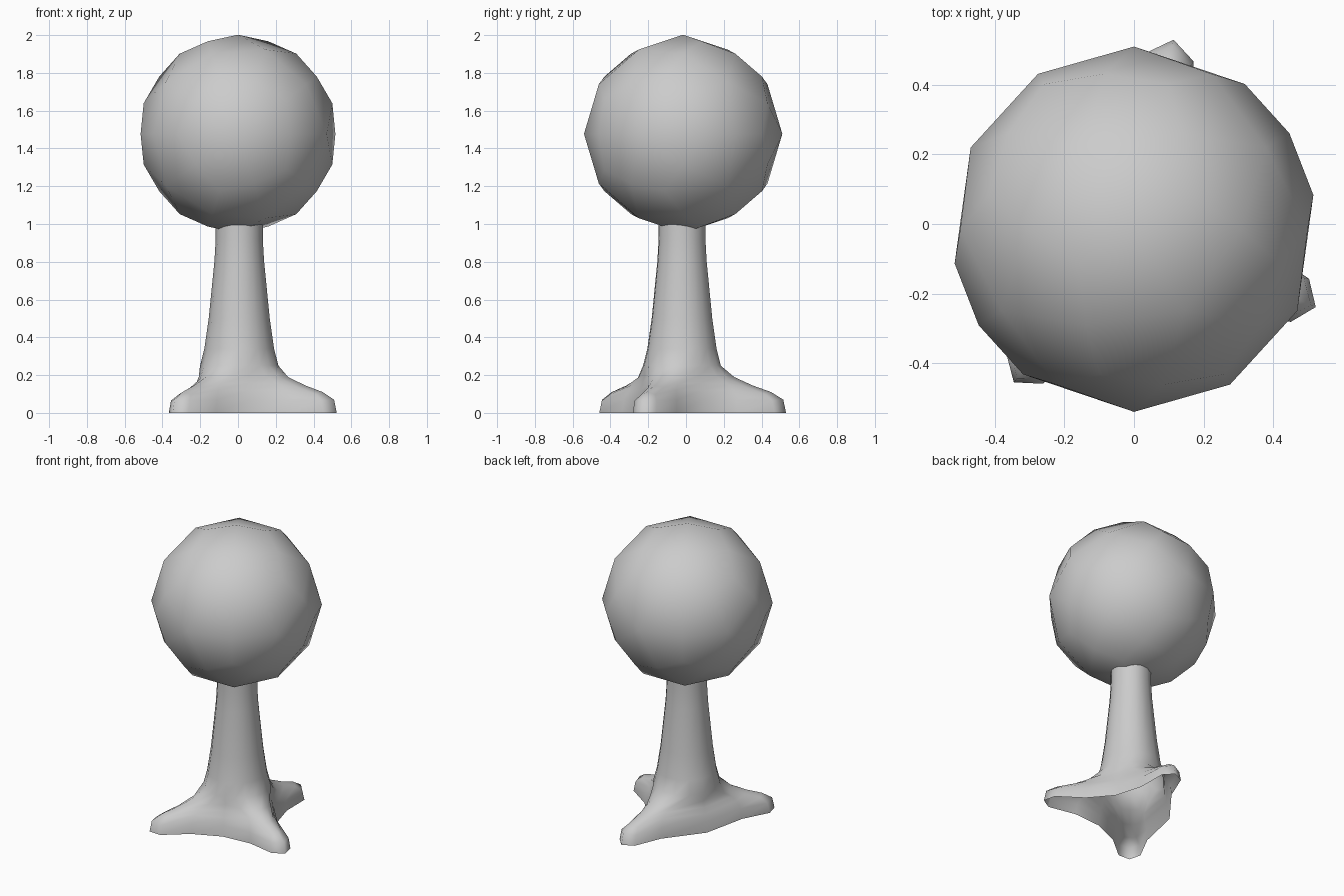
import bpy, bmesh
from math import radians, cos, sin
from mathutils import Matrix

if "Cube" in bpy.data.objects:
    bpy.data.objects.remove(bpy.data.objects["Cube"])


def add_object(name, bm):
    mesh = bpy.data.meshes.new(name)
    for f in bm.faces:
        f.smooth = True
    bm.to_mesh(mesh)
    bm.free()
    ob = bpy.data.objects.new(name, mesh)
    bpy.context.collection.objects.link(ob)
    return ob


# Ball: icosahedron split into kite-shaped quads, pushed out to a sphere
R = 0.525
bm = bmesh.new()
bmesh.ops.create_icosphere(bm, subdivisions=1, radius=R)
bmesh.ops.rotate(bm, verts=bm.verts, cent=(0, 0, 0), matrix=Matrix.Rotation(radians(90), 3, 'X'))
ball = add_object("ball", bm)
ball.location = (0, -0.015, 1.477)
sub = ball.modifiers.new("kites", 'SUBSURF')
sub.subdivision_type = 'SIMPLE'
sub.levels = sub.render_levels = 1
cast = ball.modifiers.new("round", 'CAST')
cast.cast_type = 'SPHERE'
cast.factor = 1
cast.use_radius_as_size = False
cast.size = R

# Stand: open shell lofted through rings; each ring runs over three feet.
# Foot columns, bottom to top: (radius, height, angle from foot centre)
RIDGE = [(.56, 0, 0), (.545, .07, 0), (.48, .11, 0), (.38, .145, 0), (.28, .19, 0)]
SIDE = [(.515, 0, 7.5), (.50, .065, 7.3), (.46, .098, 5), (.36, .135, 7), (.265, .182, 12)]
SHOULDER = [(.34, 0, 18), (.33, .07, 18), (.305, .12, 17), (.275, .152, 18), (.235, .19, 27)]
VALLEY = [(.245, 0), (.235, .07), (.225, .12), (.215, .16), (.205, .2)]
STALK = [(.208, .25), (.185, .34), (.162, .5), (.132, .8), (.125, .92), (.125, 1.02)]
FEET = [-23, 79, 231]
CX, CY = 0.007, -0.02


def column(foot, gap, kind, frac, sign):
    """Points of one vertical column; gap is the half angle to the next valley."""
    pts = []
    for level in kind:
        off = level[2] if len(level) == 3 else gap
        pts.append((level[0], level[1], foot + sign * off))
    pts += [(r, z, foot + sign * frac * gap) for r, z in STALK]
    return [(CX + r * cos(radians(a)), CY + r * sin(radians(a)), z) for r, z, a in pts]


columns = []
for i, foot in enumerate(FEET):
    before = ((foot - FEET[i - 1]) % 360) / 2
    after = ((FEET[(i + 1) % 3] - foot) % 360) / 2
    columns += [
        column(foot, before, SHOULDER, 2 / 3, -1),
        column(foot, before, SIDE, 1 / 3, -1),
        column(foot, before, RIDGE, 0, 1),
        column(foot, after, SIDE, 1 / 3, 1),
        column(foot, after, SHOULDER, 2 / 3, 1),
        column(foot, after, VALLEY, 1, 1),
    ]

bm = bmesh.new()
grid = [[bm.verts.new(p) for p in col] for col in columns]
for k, a in enumerate(grid):
    b = grid[(k + 1) % len(grid)]
    for j in range(len(a) - 1):
        bm.faces.new((a[j], b[j], b[j + 1], a[j + 1]))
add_object("stand", bm)
